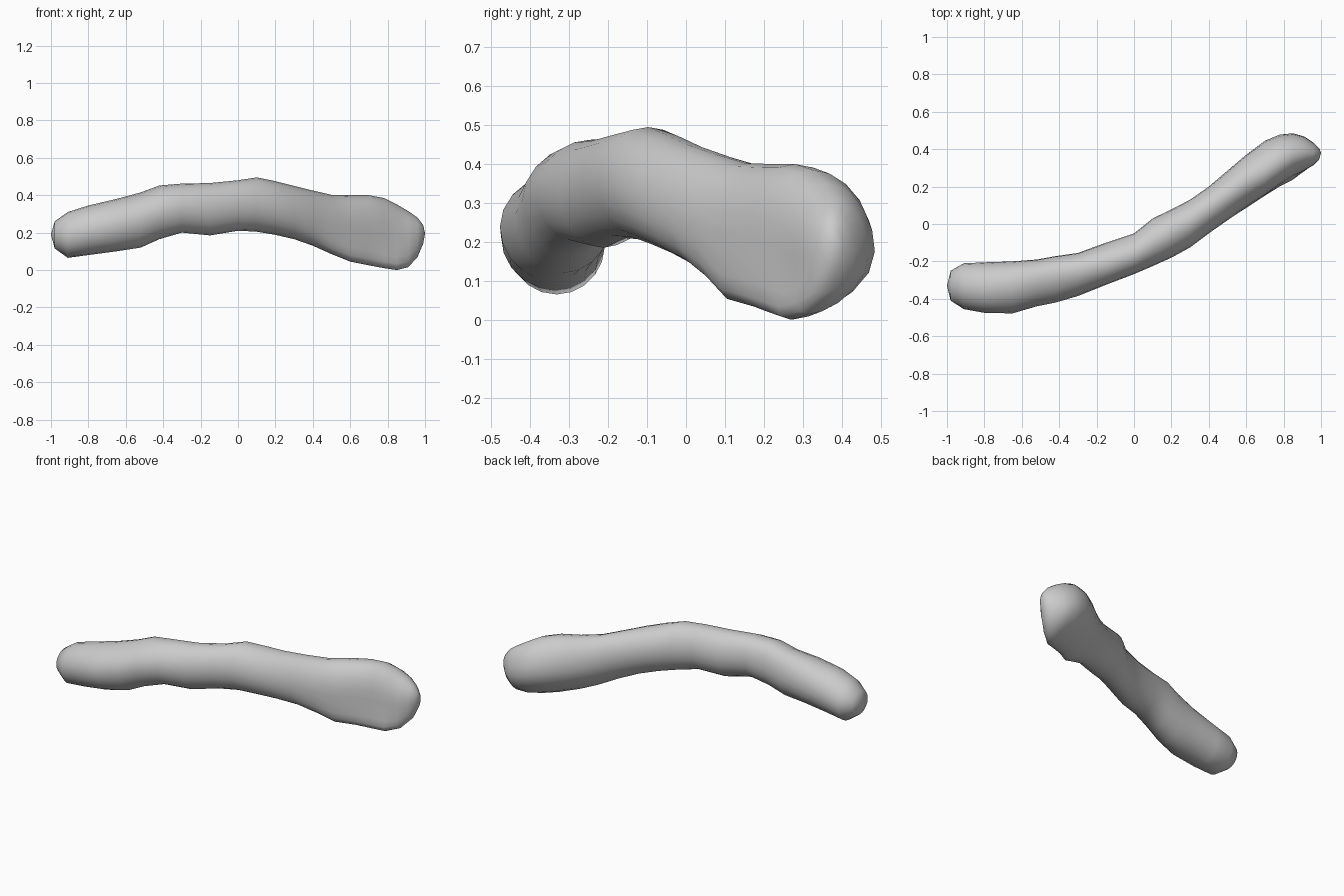
import bpy, bmesh
from math import cos, sin, pi

# Cross-sections along the body: x, y low, y high, z low, z high, [underside lean, top lean]
SECTIONS = [
    (-.98, -.41, -.25, .115, .26),
    (-.91, -.455, -.21, .065, .31),
    (-.80, -.475, -.205, .08, .345),
    (-.65, -.478, -.20, .10, .38, 0, .02),
    (-.52, -.44, -.19, .12, .415, 0, .03),
    (-.42, -.42, -.172, .165, .452, 0, .03),
    (-.30, -.385, -.155, .20, .462, 0, .02),
    (-.15, -.325, -.10, .185, .465),
    (0, -.268, -.05, .21, .48),
    (.10, -.225, .03, .205, .495),
    (.20, -.18, .078, .188, .475),
    (.30, -.125, .13, .165, .45),
    (.40, -.05, .20, .13, .425, .01),
    (.50, .02, .285, .085, .402, .04),
    (.60, .09, .37, .045, .40, .09),
    (.70, .155, .445, .025, .40, .09, -.02),
    (.78, .212, .478, .01, .385, .10, -.02),
    (.85, .255, .485, .0, .35, .10, -.01),
    (.91, .285, .468, .015, .315, .06),
    (.96, .315, .435, .07, .28, .02),
    (.99, .345, .405, .14, .24),
]
SIDES = 20


def section(bm, x, y0, y1, z0, z1, low=0, high=0):
    ring = []
    for i in range(SIDES):
        t = 2 * pi * i / SIDES
        lean = high if sin(t) > 0 else -low
        y = (y0 + y1) / 2 + (y1 - y0) / 2 * cos(t) + lean * sin(t) ** 2
        z = (z0 + z1) / 2 + (z1 - z0) / 2 * sin(t)
        ring.append(bm.verts.new((x, y, z)))
    return ring


bm = bmesh.new()
rings = [section(bm, *s) for s in SECTIONS]

# Tube wall
for a, b in zip(rings, rings[1:]):
    for i in range(SIDES):
        j = (i + 1) % SIDES
        bm.faces.new((a[i], a[j], b[j], b[i]))

# Rounded tips
for ring, tip in ((rings[0], (-1, -.33, .19)), (rings[-1], (1, .38, .195))):
    v = bm.verts.new(tip)
    for i in range(SIDES):
        bm.faces.new((ring[i], ring[(i + 1) % SIDES], v))

bmesh.ops.recalc_face_normals(bm, faces=bm.faces)
for f in bm.faces:
    f.smooth = True
mesh = bpy.data.meshes.new("curved_body")
bm.to_mesh(mesh)
bm.free()
body = bpy.data.objects.new("curved_body", mesh)
bpy.context.collection.objects.link(body)
